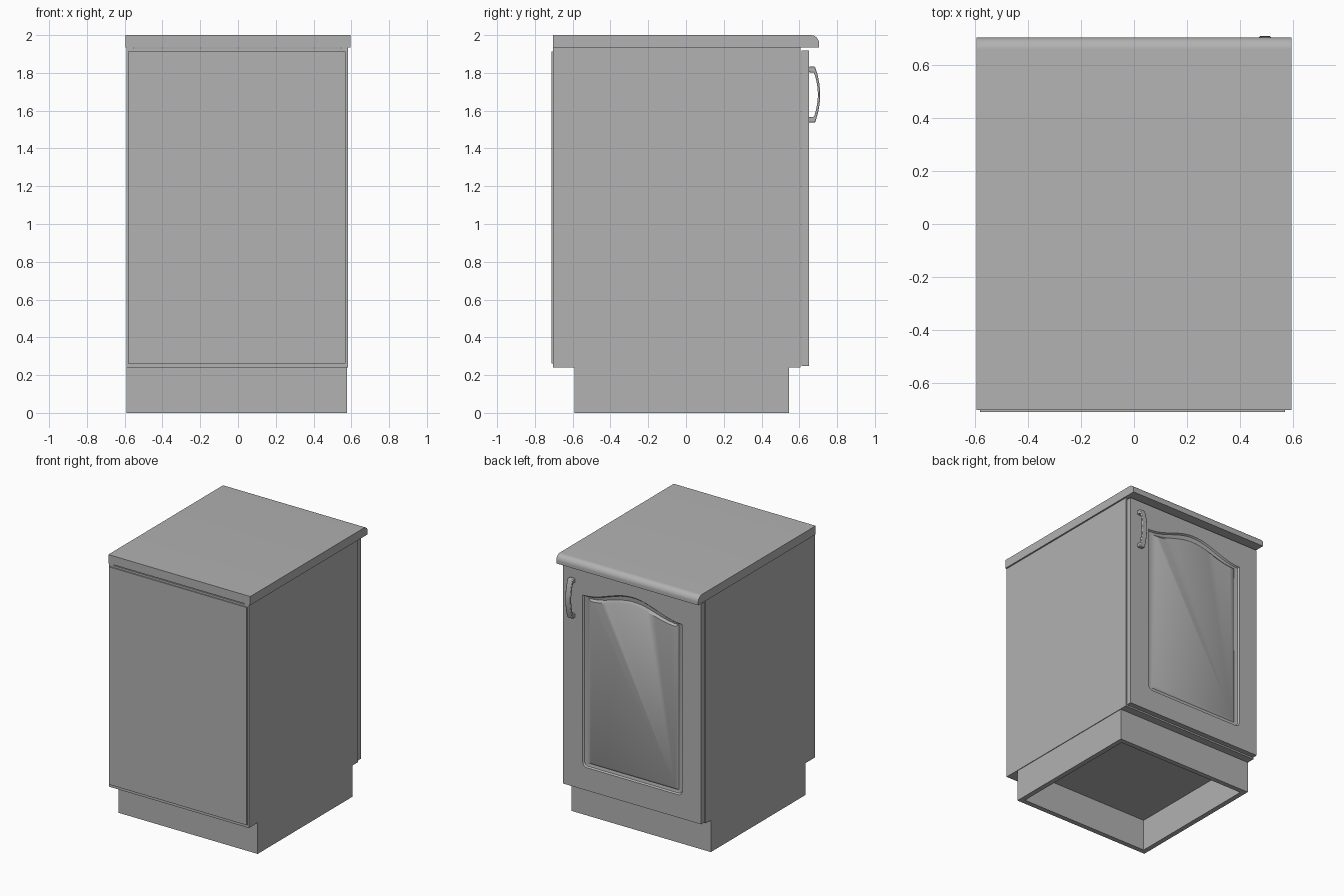
import bpy, bmesh, math

if "Cube" in bpy.data.objects:
    bpy.data.objects.remove(bpy.data.objects["Cube"])

grey = bpy.data.materials.new("plain grey")
grey.diffuse_color = (0.445, 0.445, 0.445, 1)
grey.use_nodes = True
grey.node_tree.nodes["Principled BSDF"].inputs["Base Color"].default_value = grey.diffuse_color


def finish(name, bm, smooth=False):
    bmesh.ops.remove_doubles(bm, verts=bm.verts, dist=1e-5)
    bmesh.ops.recalc_face_normals(bm, faces=bm.faces)
    mesh = bpy.data.meshes.new(name)
    bm.to_mesh(mesh)
    bm.free()
    mesh.materials.append(grey)
    ob = bpy.data.objects.new(name, mesh)
    bpy.context.collection.objects.link(ob)
    if smooth:
        bpy.ops.object.select_all(action='DESELECT')
        ob.select_set(True)
        bpy.context.view_layer.objects.active = ob
        bpy.ops.object.shade_smooth_by_angle(angle=math.radians(35))
    return ob


def prism(name, profile, x0, x1, smooth=False):
    """Extrude a (y, z) profile along x."""
    bm = bmesh.new()
    face = bm.faces.new([bm.verts.new((x0, y, z)) for y, z in profile])
    new = bmesh.ops.extrude_face_region(bm, geom=[face])["geom"]
    bmesh.ops.translate(bm, vec=(x1 - x0, 0, 0),
                        verts=[v for v in new if isinstance(v, bmesh.types.BMVert)])
    return finish(name, bm, smooth)


def box(name, x, y, z):
    return prism(name, [(y[0], z[0]), (y[1], z[0]), (y[1], z[1]), (y[0], z[1])], *x)


# Carcass: sides, bottom, top and thin back panel
L, R, T = -0.59, 0.583, 0.037
BACK, FRONT, LOW, HIGH = -0.703, 0.606, 0.241, 1.934
box("left_side", (L, L + T), (BACK, FRONT), (LOW, HIGH))
box("right_side", (R - T, R), (BACK, FRONT), (LOW, HIGH))
box("bottom_board", (L + T, R - T), (BACK, FRONT), (LOW, LOW + T))
box("top_board", (L + T, R - T), (BACK, FRONT), (1.89, 1.928))
box("back_panel", (-0.583, 0.57), (-0.711, BACK), (0.262, 1.913))

# Plinth: open frame of four boards
PL, PR, P0, P1, W = -0.59, 0.578, -0.59, 0.545, 0.038
box("plinth_back", (PL, PR), (P0, P0 + W), (0, LOW))
box("plinth_front", (PL, PR), (P1 - W, P1), (0, LOW))
box("plinth_left", (PL, PL + W), (P0 + W, P1 - W), (0, LOW))
box("plinth_right", (PR - W, PR), (P0 + W, P1 - W), (0, LOW))

# Worktop with rounded nose
nose = [(0.660 + 0.045 * math.sin(a), 1.955 + 0.045 * math.cos(a))
        for a in [math.pi / 2 * i / 10 for i in range(11)]]
prism("worktop", [(-0.703, 1.934), (-0.703, 2.0)] + nose + [(0.705, 1.934)],
      -0.596, 0.595, True)


# Door with an arched raised panel, built from nested outlines
def outline(x0, x1, z0, z1, rise, r, y, n=24, k=5):
    pts = []
    for cx, start in ((x0 + r, math.pi), (x1 - r, 1.5 * math.pi)):
        for i in range(k):
            a = start + math.pi / 2 * i / (k - 1)
            pts.append((cx + r * math.cos(a), y, z0 + r + r * math.sin(a)))
    for i in range(n + 1):
        t = i / n
        pts.append((x1 + (x0 - x1) * t, y,
                    z1 + rise * (0.5 - 0.5 * math.cos(2 * math.pi * t))))
    return pts


rings = [
    outline(-0.583, 0.577, 0.249, 1.918, 0, 0, 0.611),
    outline(-0.583, 0.577, 0.249, 1.918, 0, 0, 0.651),
    outline(-0.424, 0.411, 0.422, 1.722, 0.094, 0.035, 0.651),
    outline(-0.416, 0.403, 0.430, 1.715, 0.092, 0.030, 0.640),
    outline(-0.386, 0.373, 0.452, 1.703, 0.072, 0.008, 0.636),
    outline(-0.366, 0.344, 0.470, 1.692, 0.062, 0.0, 0.649),
]
bm = bmesh.new()
loops = [[bm.verts.new(p) for p in ring] for ring in rings]
for a, b in zip(loops, loops[1:]):
    for i in range(len(a)):
        j = (i + 1) % len(a)
        bm.faces.new((a[i], a[j], b[j], b[i]))
bm.faces.new(loops[0])
bm.faces.new(loops[-1])
finish("door", bm, True)


# Bowed pull handle with two feet
def bow(y_end, y_mid, half, n=14):
    return [(y_mid - (y_mid - y_end) * (s * s), 1.685 + half * s)
            for s in [-1 + 2 * i / n for i in range(n + 1)]]


outer = bow(0.683, 0.710, 0.148)
inner = bow(0.677, 0.698, 0.118)[::-1]
handle = prism("handle", [(0.650, 1.537)] + outer + [(0.650, 1.833), (0.650, 1.803)]
               + inner + [(0.650, 1.567)], 0.473, 0.517, True)
bevel = handle.modifiers.new("soft edges", 'BEVEL')
bevel.width = 0.004
bevel.segments = 2
